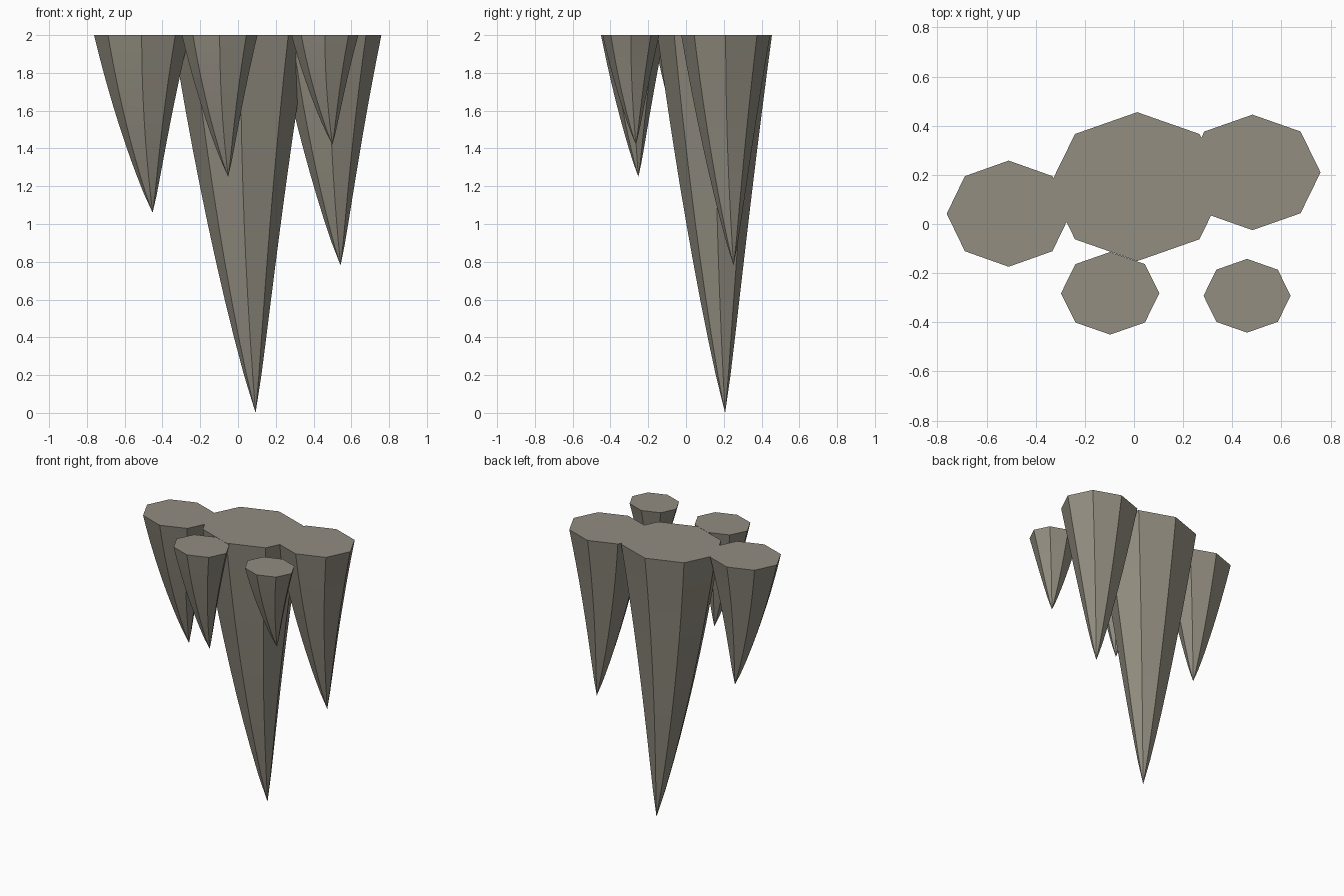
import bpy, bmesh, math

if "Cube" in bpy.data.objects:
    bpy.data.objects.remove(bpy.data.objects["Cube"])

SIDES, STEPS, TOP = 8, 10, 2.0

stone = bpy.data.materials.new("grey_brown_stone")
stone.diffuse_color = (0.287, 0.266, 0.216, 1)
stone.use_nodes = True
stone.node_tree.nodes["Principled BSDF"].inputs["Base Color"].default_value = stone.diffuse_color


def stalactite(name, centre, radii, tip):
    """Hanging eight-sided spike: flat cap on top, slightly bulged and bent to its tip."""
    bm = bmesh.new()
    rings = []
    for i in range(STEPS):
        t = i / STEPS
        r, bend = (1 - t) ** 0.89, t * t
        cx = centre[0] + (tip[0] - centre[0]) * bend
        cy = centre[1] + (tip[1] - centre[1]) * bend
        z = TOP + (tip[2] - TOP) * t
        rings.append([bm.verts.new((cx + radii[0] * r * math.cos(a),
                                    cy + radii[1] * r * math.sin(a), z))
                      for a in (k * math.tau / SIDES for k in range(SIDES))])
    point = bm.verts.new(tip)
    bm.faces.new(rings[0])
    for k in range(SIDES):
        n = (k + 1) % SIDES
        for upper, lower in zip(rings, rings[1:]):
            bm.faces.new((upper[k], lower[k], lower[n], upper[n]))
        bm.faces.new((rings[-1][k], point, rings[-1][n]))
    bmesh.ops.recalc_face_normals(bm, faces=bm.faces)
    mesh = bpy.data.meshes.new(name)
    bm.to_mesh(mesh)
    bm.free()
    mesh.materials.append(stone)
    bpy.context.collection.objects.link(bpy.data.objects.new(name, mesh))


# Cluster: one long spike with four shorter ones around it
stalactite("main_stalactite", (0.013, 0.152), (0.358, 0.303), (0.093, 0.207, 0.0))
stalactite("right_stalactite", (0.482, 0.210), (0.277, 0.235), (0.543, 0.252, 0.78))
stalactite("left_stalactite", (-0.510, 0.042), (0.252, 0.216), (-0.452, 0.082, 1.06))
stalactite("front_stalactite", (-0.097, -0.282), (0.200, 0.168), (-0.052, -0.252, 1.25))
stalactite("front_right_stalactite", (0.460, -0.292), (0.177, 0.150), (0.500, -0.265, 1.42))
